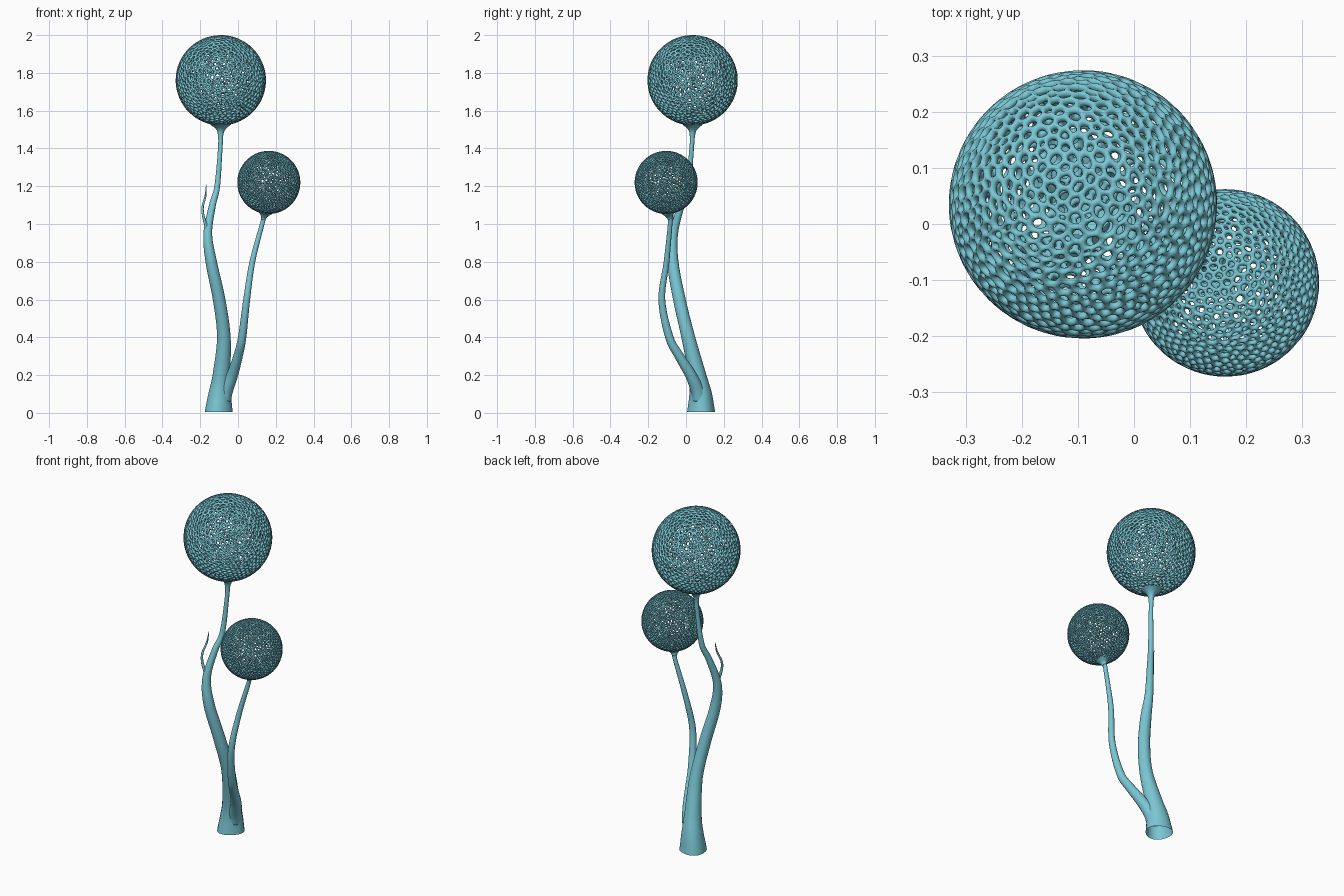
import bpy, bmesh, math, random
from mathutils import Vector

if "Cube" in bpy.data.objects:
    bpy.data.objects.remove(bpy.data.objects["Cube"])

random.seed(4)
teal = bpy.data.materials.new("pale teal")
teal.diffuse_color = (0.195, 0.57, 0.66, 1)
teal.use_nodes = True
teal.node_tree.nodes["Principled BSDF"].inputs["Base Color"].default_value = teal.diffuse_color


def finish(name, bm):
    bmesh.ops.recalc_face_normals(bm, faces=bm.faces[:])
    me = bpy.data.meshes.new(name)
    bm.to_mesh(me)
    bm.free()
    me.materials.append(teal)
    for p in me.polygons:
        p.use_smooth = True
    ob = bpy.data.objects.new(name, me)
    bpy.context.collection.objects.link(ob)
    return ob


def catmull(a, b, c, d, t):
    return 0.5 * (2 * b + (c - a) * t + (2 * a - 5 * b + 4 * c - d) * t * t
                  + (3 * b - a - 3 * c + d) * t ** 3)


# tapered tube through points (x, y, z, radius)
def tube(name, pts, sides=20, steps=6, cap_end=False, wobble=0.0):
    p = [Vector(q) for q in pts]
    p = [2 * p[0] - p[1]] + p + [2 * p[-1] - p[-2]]
    path = []
    for i in range(1, len(p) - 2):
        for s in range(steps):
            path.append(catmull(p[i - 1], p[i], p[i + 1], p[i + 2], s / steps))
    path.append(p[-2])
    bm = bmesh.new()
    rings = []
    for i, q in enumerate(path):
        lo, hi = path[max(i - 1, 0)].xyz, path[min(i + 1, len(path) - 1)].xyz
        t = Vector((0, 0, 1)) if i == 0 else (hi - lo).normalized()
        u = Vector((0, 1, 0)).cross(t).normalized()
        v = t.cross(u)
        ring = []
        for k in range(sides):
            a = 2 * math.pi * k / sides
            r = max(q.w, 0.001) * (1 + wobble * math.sin(3 * a + 1) * max(0, 1 - q.z / 0.3))
            ring.append(bm.verts.new(q.xyz + (u * math.cos(a) + v * math.sin(a)) * r))
        rings.append(ring)
    for a, b in zip(rings, rings[1:]):
        for k in range(sides):
            bm.faces.new((a[k], a[(k + 1) % sides], b[(k + 1) % sides], b[k]))
    if cap_end:
        bm.faces.new(rings[-1])
    return finish(name, bm)


# hollow ball of rounded, irregular cell openings
def lattice_ball(name, centre, radius, cells=1200, depth=0.065, hole=0.60):
    hull = bmesh.new()
    jitter = 0.32 * math.sqrt(4 * math.pi / cells)
    for i in range(cells):
        z = 1 - 2 * (i + 0.5) / cells
        a = i * math.pi * (3 - math.sqrt(5))
        r = math.sqrt(1 - z * z)
        d = Vector((r * math.cos(a), r * math.sin(a), z))
        d += Vector([random.uniform(-jitter, jitter) for _ in range(3)])
        hull.verts.new(d.normalized())
    bmesh.ops.convex_hull(hull, input=hull.verts[:])
    hull.faces.index_update()
    corner = [f.calc_center_median().normalized() for f in hull.faces]
    bm = bmesh.new()
    shared = {}
    centre = Vector(centre)

    def crest(key, d, level):
        if (key, level) not in shared:
            shared[key, level] = bm.verts.new(centre + d * radius * level)
        return shared[key, level]

    for v in hull.verts:
        n = v.co.normalized()
        u = n.orthogonal().normalized()
        w = n.cross(u)
        ids = sorted((f.index for f in v.link_faces),
                     key=lambda k: math.atan2(corner[k].dot(w), corner[k].dot(u)))
        if len(ids) < 3:
            continue
        # cell outline: corners and edge midpoints
        loop = []
        for a, b in zip(ids, ids[1:] + ids[:1]):
            loop.append(((a,), corner[a]))
            loop.append(((min(a, b), max(a, b)), ((corner[a] + corner[b]) / 2).normalized()))
        m = len(loop)
        mid = sum((d for _, d in loop), Vector()) / m
        # round the opening by averaging neighbours
        soft = [(loop[k - 1][1] + loop[k][1] * 2 + loop[(k + 1) % m][1]) / 4 for k in range(m)]
        rows = [[crest(key, d, 1.0) for key, d in loop]]
        for f, h in ((0.68, 0.16), (1.0, 0.5), (0.68, 0.84)):
            s = 1 - (1 - hole) * f
            rows.append([bm.verts.new(centre + (mid + (d - mid) * s).normalized()
                                      * radius * (1 - depth * h)) for d in soft])
        rows.append([crest(key, d, 1 - depth) for key, d in loop])
        for a, b in zip(rows, rows[1:]):
            for k in range(m):
                bm.faces.new((a[k], a[(k + 1) % m], b[(k + 1) % m], b[k]))
    hull.free()
    return finish(name, bm)


# main stem, flaring at foot and top
tube("tall_stem", [
    (-0.105, 0.082, 0.005, 0.074), (-0.098, 0.078, 0.1, 0.060), (-0.088, 0.060, 0.2, 0.047),
    (-0.075, 0.012, 0.4, 0.036), (-0.100, -0.035, 0.6, 0.033), (-0.142, -0.070, 0.8, 0.030),
    (-0.160, -0.065, 0.95, 0.023), (-0.135, -0.025, 1.1, 0.018), (-0.110, 0.010, 1.2, 0.015),
    (-0.094, 0.030, 1.4, 0.012), (-0.092, 0.034, 1.475, 0.015), (-0.091, 0.035, 1.505, 0.028),
    (-0.091, 0.035, 1.527, 0.056)], wobble=0.05)

# side stem splitting from the foot
tube("short_stem", [
    (-0.080, 0.072, 0.06, 0.040), (-0.062, 0.060, 0.12, 0.036), (-0.030, 0.025, 0.2, 0.030),
    (0.000, -0.035, 0.3, 0.025), (0.022, -0.088, 0.4, 0.022), (0.046, -0.128, 0.6, 0.018),
    (0.076, -0.103, 0.8, 0.015), (0.128, -0.084, 1.0, 0.012), (0.135, -0.085, 1.03, 0.014),
    (0.139, -0.089, 1.046, 0.022), (0.143, -0.092, 1.062, 0.040)])

# thin curled shoot on the tall stem
tube("shoot", [
    (-0.152, -0.063, 0.93, 0.010), (-0.166, -0.070, 0.98, 0.009), (-0.183, -0.074, 1.04, 0.007),
    (-0.187, -0.066, 1.09, 0.006), (-0.172, -0.045, 1.15, 0.005), (-0.168, -0.032, 1.21, 0.001)],
    sides=10, cap_end=True)

# lattice heads
lattice_ball("large_lattice_ball", (-0.091, 0.035, 1.761), 0.239)
lattice_ball("small_lattice_ball", (0.163, -0.105, 1.22), 0.167)
